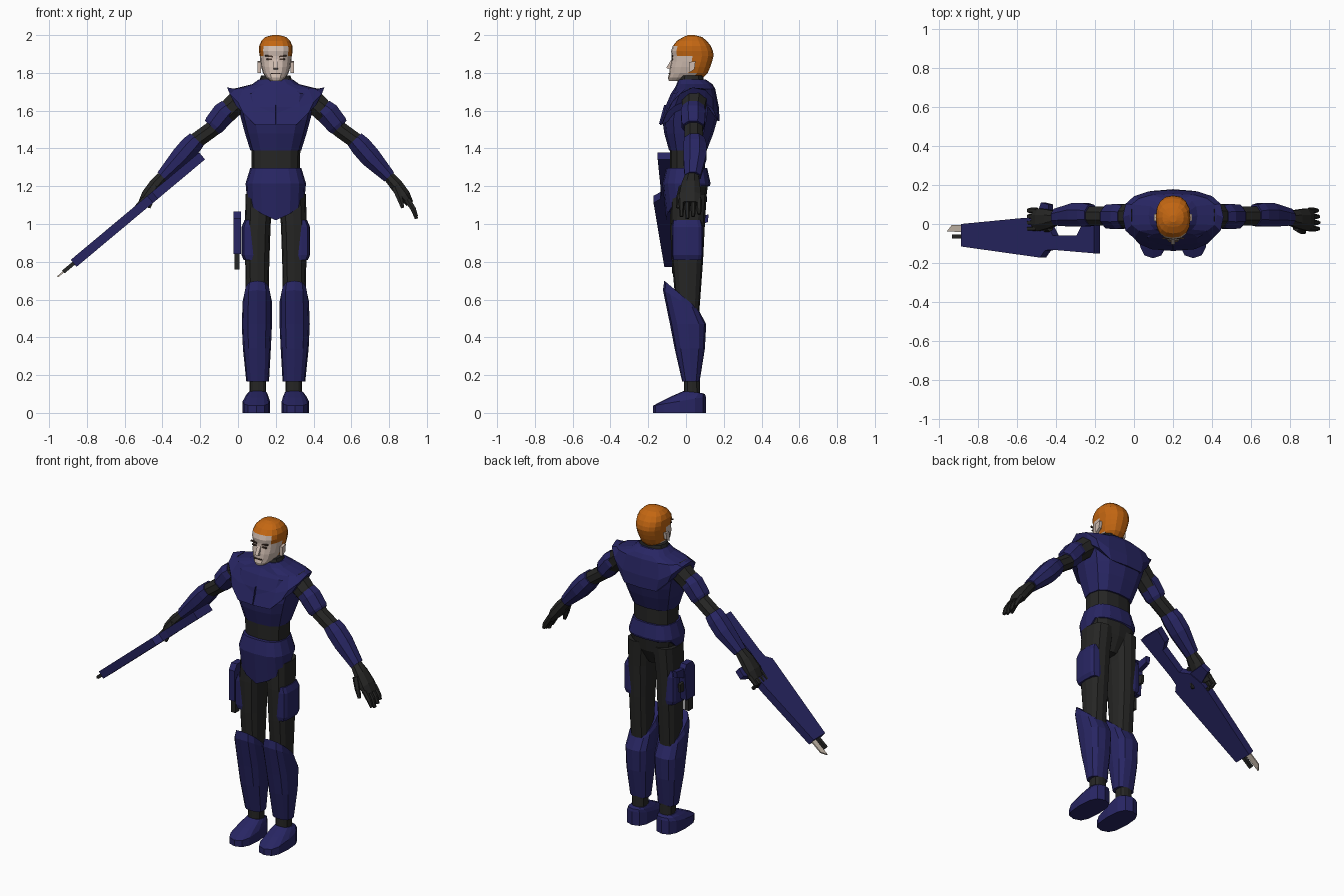
import bpy, bmesh, math
from mathutils import Vector

CX = 0.2  # the figure's own centre line


def mat(name, rgb):
    m = bpy.data.materials.new(name)
    m.diffuse_color = (*rgb, 1)
    return m


NAVY = mat("navy_armour", (0.021, 0.019, 0.125))
DARK = mat("dark_suit", (0.019, 0.019, 0.018))
HAIR = mat("orange_hair", (0.55, 0.135, 0.006))
SKIN = mat("skin", (0.62, 0.50, 0.43))
BROWN = mat("dark_brown", (0.06, 0.035, 0.025))
BLADE = mat("pale_blade", (0.58, 0.50, 0.42))


def finish(name, bm, *mats):
    bmesh.ops.recalc_face_normals(bm, faces=bm.faces)
    me = bpy.data.meshes.new(name)
    bm.to_mesh(me)
    bm.free()
    for m in mats:
        me.materials.append(m)
    ob = bpy.data.objects.new(name, me)
    bpy.context.collection.objects.link(ob)
    return ob


def loft(name, rings, m, side=1):
    """Skin a stack of rings; x is measured from the figure's centre line."""
    bm = bmesh.new()
    vs = [[bm.verts.new((CX + side * p[0], p[1], p[2])) for p in r] for r in rings]
    n = len(vs[0])
    for a, b in zip(vs, vs[1:]):
        for i in range(n):
            j = (i + 1) % n
            bm.faces.new((a[i], a[j], b[j], b[i]))
    bm.faces.new(vs[0])
    bm.faces.new(vs[-1])
    return finish(name, bm, m)


def ring(cx, hw, yf, yb, zf, zb=None, n=12, p=2.7, zfun=None):
    """Rounded-box section; zf / zb are the heights at its front and back."""
    zb = zf if zb is None else zb
    out = []
    for i in range(n):
        t = 2 * math.pi * i / n
        c, s = math.cos(t), math.sin(t)
        x = hw * math.copysign(abs(c) ** (2 / p), c)
        k = (math.copysign(abs(s) ** (2 / p), s) + 1) / 2
        y = yf + (yb - yf) * k
        out.append((cx + x, y, zfun(x, y) if zfun else zf + (zb - zf) * k))
    return out


def limb(name, pts, m, side=1, n=8):
    """Tube along (x, y, z, half width, half depth) stations."""
    rings = []
    for i, (x, y, z, w, d) in enumerate(pts):
        a, b = pts[max(i - 1, 0)], pts[min(i + 1, len(pts) - 1)]
        t = Vector((b[0] - a[0], 0, b[2] - a[2])).normalized()
        rings.append([(x - t.z * w * math.cos(q), y + d * math.sin(q), z + t.x * w * math.cos(q))
                      for q in [2 * math.pi * (k + .5) / n for k in range(n)]])
    return loft(name, rings, m, side)


def prism(name, pts, off, m):
    """Extrude a world-space polygon both ways by a vector."""
    bm = bmesh.new()
    off = Vector(off)
    a = [bm.verts.new(Vector(p) + off) for p in pts]
    b = [bm.verts.new(Vector(p) - off) for p in pts]
    bm.faces.new(a)
    bm.faces.new(b)
    for i in range(len(a)):
        j = (i + 1) % len(a)
        bm.faces.new((a[i], a[j], b[j], b[i]))
    return finish(name, bm, m)


def box(name, c, h, m, tilt=0):
    """Box by centre and half sizes, its ends shifted in z by tilt."""
    x, y, z = c
    return prism(name, [(x - h[0], y, z - h[2] - tilt), (x + h[0], y, z - h[2] + tilt),
                        (x + h[0], y, z + h[2] + tilt), (x - h[0], y, z + h[2] - tilt)], (0, h[1], 0), m)


# head, with hair coloured by height and depth
head_rows = [(.030, -.090, .03, 1.757), (.052, -.096, .09, 1.775), (.068, -.088, .115, 1.80),
             (.077, -.085, .128, 1.83), (.082, -.078, .138, 1.86), (.085, -.076, .146, 1.89),
             (.089, -.079, .143, 1.915), (.088, -.070, .132, 1.942), (.076, -.048, .110, 1.97),
             (.055, -.015, .085, 1.99), (.018, .010, .045, 2.0)]
head = loft("head", [ring(0, w, f, b, z, n=16, p=2.4) for w, f, b, z in head_rows], SKIN)
head.data.materials.append(HAIR)
for f in head.data.polygons:
    c = f.center
    back = c.y > .035 and c.z > 1.785
    temple = c.z > 1.90 and c.y > -.045
    f.material_index = int(back or temple or c.z > 1.935)

# face details
prism("nose", [(CX, -.07, 1.882), (CX, -.105, 1.826), (CX, -.08, 1.817)], (.011, 0, 0), SKIN)
box("mouth", (CX, -.088, 1.797), (.024, .0045, .003), BROWN)
for s in (-1, 1):
    box("eyebrow", (CX + s * .037, -.073, 1.889), (.021, .0045, .004), BROWN, s * .003)
    box("eye", (CX + s * .035, -.073, 1.871), (.014, .0045, .004), BROWN)
    prism("ear", [(CX + s * .088, .015, 1.80), (CX + s * .088, .045, 1.82),
                  (CX + s * .088, .05, 1.862), (CX + s * .088, .015, 1.857)], (.009, 0, 0), SKIN)

# collar, torso armour and shoulder yoke
loft("collar", [ring(0, .10, -.045, .10, 1.72), ring(0, .078, -.03, .09, 1.785)], DARK)
loft("torso_armour", [ring(0, .135, -.09, .11, 1.39), ring(0, .163, -.115, .145, 1.48),
                      ring(0, .182, -.125, .165, 1.55), ring(0, .20, -.11, .172, 1.62),
                      ring(0, .215, -.08, .16, 1.69), ring(0, .12, -.05, .13, 1.735)], NAVY)


def yoke_edge(x, y):
    return 1.525 + max(0, abs(x) - .11) * 1.0 + (.02 if y > 0 else 0)


loft("shoulder_yoke", [ring(0, .225, -.138, .178, 0, n=16, zfun=yoke_edge),
                       ring(0, .258, -.105, .174, 0, n=16, zfun=lambda x, y: max(1.62, yoke_edge(x, y) + .03)),
                       ring(0, .225, -.06, .155, 1.715, n=16), ring(0, .125, -.05, .14, 1.74, n=16),
                       ring(0, .09, -.04, .105, 1.765, n=16)], NAVY)
loft("chest_seam", [ring(0, .004, -.143, -.10, 1.53, n=4, p=2), ring(0, .004, -.116, -.08, 1.63, n=4, p=2)], NAVY)

# waist, pants and belt with front guard
loft("waist", [ring(0, .128, -.085, .10, 1.25), ring(0, .13, -.085, .10, 1.41)], DARK)
loft("pants_hips", [ring(0, .03, -.06, .06, 1.03), ring(0, .13, -.085, .105, 1.12),
                    ring(0, .15, -.09, .115, 1.20), ring(0, .13, -.085, .10, 1.27)], DARK)


def guard_edge(x, y):
    if y > -.03:
        return 1.20 - (.06 if y < .03 else 0)
    return 1.02 + max(0, abs(x) - .03) * .75


loft("belt_guard", [ring(0, .153, -.105, .125, 0, n=16, zfun=guard_edge),
                    ring(0, .160, -.125, .130, 1.215, n=16),
                    ring(0, .135, -.105, .112, 1.297, n=16)], NAVY)

for s in (-1, 1):
    # leg suit, shin armour, boot and thigh plate
    loft("leg_suit", [ring(.095, .044, -.01, .075, .08), ring(.095, .044, -.01, .072, .2),
                      ring(.098, .058, -.05, .07, .53), ring(.098, .064, -.075, .09, .80),
                      ring(.095, .068, -.085, .10, 1.0), ring(.085, .075, -.08, .11, 1.16)], DARK, s)
    loft("shin_armour", [ring(.096, .060, -.02, .072, .165), ring(.1, .074, -.06, .10, .34),
                         ring(.1, .080, -.085, .107, .47), ring(.098, .077, -.122, .072, .65, .535),
                         ring(.098, .068, -.115, .066, .70, .548)], NAVY, s)
    loft("boot", [ring(.103, .072, -.175, .105, 0), ring(.103, .072, -.175, .105, .038, .085),
                  ring(.100, .060, -.09, .10, .082, .10), ring(.097, .048, -.015, .085, .115, .105)], NAVY, s)
    loft("thigh_plate", [ring(.130, .040, -.07, .085, .81, p=4), ring(.135, .046, -.075, .09, .835, p=4),
                         ring(.135, .046, -.075, .09, .985, p=4), ring(.130, .036, -.07, .08, 1.02, p=4)], NAVY, s)
    # arm suit, upper arm pad and forearm armour
    limb("arm_suit", [(.17, .045, 1.67, .07, .075), (.235, .04, 1.615, .062, .066), (.34, .04, 1.50, .046, .052),
                      (.43, .042, 1.435, .046, .052), (.60, .035, 1.245, .03, .04)], DARK, s)
    limb("upper_arm_pad", [(.248, .038, 1.612, .058, .062), (.275, .038, 1.588, .066, .07),
                           (.325, .038, 1.525, .062, .066), (.337, .038, 1.512, .055, .058)], NAVY, s)
    limb("forearm_armour", [(.418, .045, 1.447, .052, .058), (.45, .047, 1.413, .060, .066),
                            (.50, .047, 1.355, .060, .066), (.60, .035, 1.25, .038, .046)], NAVY, s)
    # gloves: one open hand, one closed round the grip
    limb("palm", [(.595, .03, 1.255, .031, .038), (.635, .025, 1.21, .037, .052),
                  (.68, .022, 1.15, .036, .062), (.71, .022, 1.108, .022, .058)], DARK, s)
    for k in range(4):
        y = -.024 + .031 * k
        if s > 0:
            path = [(.695, y, 1.13, .018, .015), (.728, y, 1.08, .016, .014),
                    (.745 - .006 * (k == 3), y, 1.028 + .012 * abs(k - 1), .010, .010)]
        else:
            path = [(.695, y, 1.13, .018, .015), (.735, y, 1.09, .016, .014), (.715, y, 1.06, .012, .012)]
        limb("finger", path, DARK, s, 6)
    limb("thumb", [(.63, -.018, 1.20, .020, .020), (.655, -.036, 1.14, .018, .016),
                   (.672, -.042, 1.085, .010, .010)], DARK, s, 6)

# rifle, drawn flat in x and y and laid along its slope
def on_slope(pts, lift=0):
    return [(x, y, 1.352 + (x + .2) * .836 + lift) for x, y in pts]


def across(t):
    return (.641 * t, 0, -.767 * t)


prism("rifle_body", on_slope([(-.87, 0), (-.56, .03), (-.50, .03), (-.43, 0), (-.40, -.06), (-.28, -.06),
                              (-.255, -.012), (-.19, -.002), (-.19, -.15), (-.40, -.132), (-.44, -.135),
                              (-.465, -.172), (-.87, -.115)]), across(.024), NAVY)
prism("rifle_magazine", on_slope([(-.50, .0), (-.43, -.01), (-.425, .10), (-.465, .11)]), across(.018), NAVY)
prism("rifle_barrel", on_slope([(-.925, -.055), (-.85, -.055), (-.85, -.075), (-.925, -.075)]), across(.010), DARK)
prism("rifle_blade", on_slope([(-.955, -.038), (-.93, -.005), (-.86, -.005), (-.86, -.042)]), across(.004), BLADE)

# holstered pistol: frame, barrel and grip
prism("pistol_frame", [(-.005, -.055, .84), (-.005, .03, .84), (-.005, .05, 1.03),
                       (-.005, .03, 1.065), (-.005, -.03, 1.065), (-.005, -.055, 1.03)], (.02, 0, 0), NAVY)
prism("pistol_barrel", [(-.005, -.04, .76), (-.005, 0, .76), (-.005, 0, .85), (-.005, -.04, .85)],
      (.014, 0, 0), DARK)
prism("pistol_grip", [(-.005, .03, .98), (-.005, .115, 1.01), (-.005, .12, 1.05), (-.005, .03, 1.04)],
      (.014, 0, 0), NAVY)
prism("trigger_guard", [(-.005, .03, .90), (-.005, .07, .90), (-.005, .075, .95), (-.005, .03, .96)],
      (.008, 0, 0), DARK)
